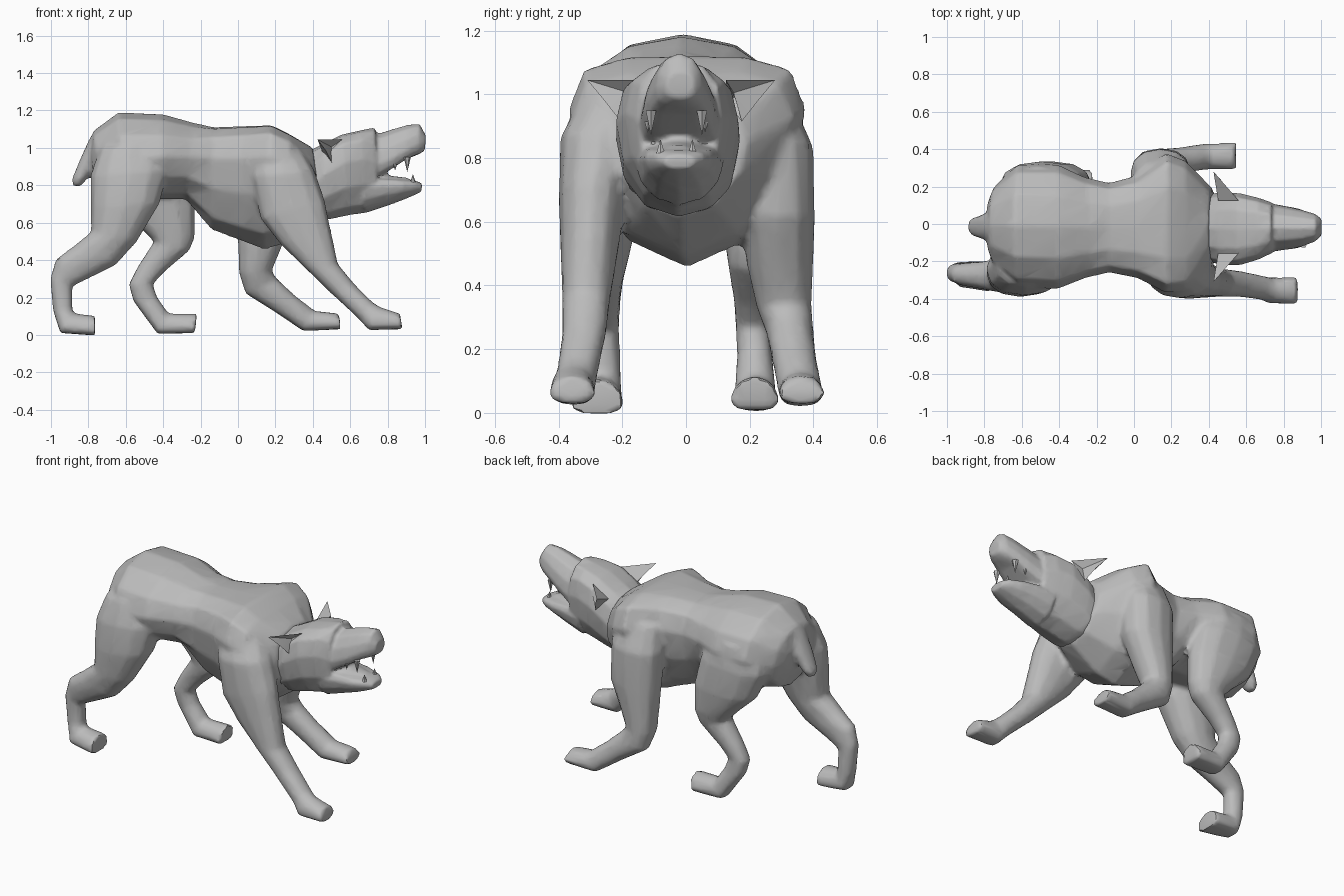
import bpy, bmesh, math
from mathutils import Vector

grey = bpy.data.materials.new("fur grey")
grey.diffuse_color = (0.5, 0.5, 0.5, 1)


def loft(bm, rings, sides=12, power=0.9):
    """Each ring: edge point (x, z), opposite edge point (x, z), y range, optional shift of the widest line."""
    loops = []
    for xa, za, xb, zb, y0, y1, *shift in rings:
        s = shift[0] if shift else 0
        c = Vector(((xa + xb) / 2, (y0 + y1) / 2, (za + zb) / 2))
        u = Vector(((xa - xb) / 2, 0, (za - zb) / 2))
        loop = []
        for i in range(sides):
            t = 2 * math.pi * i / sides
            cu = math.copysign(abs(math.cos(t)) ** power, math.cos(t))
            cv = math.copysign(abs(math.sin(t)) ** power, math.sin(t))
            p = c + u * (cu + s * math.sin(t) ** 2)
            p.y += cv * (y1 - y0) / 2
            loop.append(bm.verts.new(p))
        loops.append(loop)
    for a, b in zip(loops, loops[1:]):
        for i in range(sides):
            j = (i + 1) % sides
            bm.faces.new((a[i], a[j], b[j], b[i]))
    bm.faces.new(loops[0])
    bm.faces.new(loops[-1])


def finish(name, bm, voxel=0, angle=50, soften=2):
    """Turn the bmesh into an object; with a voxel size, fuse its parts into one skin."""
    bmesh.ops.recalc_face_normals(bm, faces=bm.faces)
    mesh = bpy.data.meshes.new(name)
    bm.to_mesh(mesh)
    bm.free()
    mesh.materials.append(grey)
    ob = bpy.data.objects.new(name, mesh)
    bpy.context.collection.objects.link(ob)
    bpy.ops.object.select_all(action='DESELECT')
    bpy.context.view_layer.objects.active = ob
    ob.select_set(True)
    if voxel:
        m = ob.modifiers.new("fuse", 'REMESH')
        m.mode = 'VOXEL'
        m.voxel_size = voxel
        m = ob.modifiers.new("soften", 'SMOOTH')
        m.factor, m.iterations = 0.5, soften
        m = ob.modifiers.new("simplify", 'DECIMATE')
        m.ratio = 0.3
        for m in list(ob.modifiers):
            bpy.ops.object.modifier_apply(modifier=m.name)
    bpy.ops.object.shade_smooth_by_angle(angle=math.radians(angle))
    return ob


# Trunk, from rump to neck base, with a keeled chest
torso = [
    (-.79, 1.00, -.77, .82, -.14, .12), (-.775, 1.09, -.72, .70, -.22, .20),
    (-.64, 1.19, -.60, .69, -.34, .32), (-.40, 1.18, -.42, .725, -.35, .32),
    (-.24, 1.135, -.28, .725, -.29, .25, .1), (-.13, 1.11, -.14, .56, -.26, .22, .4),
    (.02, 1.115, .02, .50, -.29, .26, .45),
    (.18, 1.12, .14, .455, -.37, .38, .5), (.28, 1.07, .26, .49, -.36, .34, .5),
    (.40, 1.00, .45, .62, -.22, .19, .2)]
# Legs, from shoulder or hip to toes
front_leg_right = [
    (.08, .98, .34, 1.00, -.33, -.10), (.07, .85, .41, .88, -.395, -.14),
    (.12, .62, .465, .72, -.40, -.19), (.23, .48, .495, .57, -.395, -.21),
    (.355, .36, .535, .38, -.39, -.235), (.50, .22, .62, .275, -.39, -.25),
    (.64, .09, .72, .175, -.405, -.275), (.70, .025, .76, .15, -.425, -.285, .2),
    (.88, .03, .865, .115, -.43, -.285, .25)]
front_leg_left = [
    (.00, .98, .26, 1.00, .10, .33), (-.02, .82, .30, .85, .14, .40),
    (-.01, .60, .30, .62, .17, .405), (.00, .48, .23, .46, .19, .40),
    (.005, .33, .18, .34, .22, .395), (.04, .22, .21, .30, .25, .40),
    (.20, .12, .30, .215, .27, .41), (.35, .02, .41, .13, .29, .43, .2),
    (.55, .03, .54, .115, .29, .435, .25)]
hind_leg_right = [
    (-.74, 1.00, -.42, 1.02, -.33, -.08), (-.79, .85, -.37, .88, -.38, -.10),
    (-.79, .68, -.42, .70, -.39, -.13), (-.785, .55, -.54, .50, -.375, -.17),
    (-.88, .475, -.65, .375, -.355, -.195), (-.975, .405, -.78, .31, -.335, -.205),
    (-1.005, .30, -.885, .26, -.315, -.21), (-.99, .13, -.885, .15, -.315, -.205),
    (-.95, .01, -.88, .115, -.34, -.20, .25), (-.765, -.003, -.765, .105, -.365, -.195, .4)]
hind_leg_left = [
    (-.70, 1.00, -.35, 1.02, .06, .31), (-.72, .85, -.27, .88, .08, .335),
    (-.64, .68, -.23, .70, .10, .335), (-.53, .58, -.23, .52, .12, .315),
    (-.45, .50, -.26, .45, .13, .295), (-.54, .36, -.39, .34, .15, .275),
    (-.585, .27, -.455, .27, .155, .265), (-.56, .18, -.43, .20, .16, .27),
    (-.43, .005, -.37, .115, .15, .285, .25), (-.23, .01, -.22, .115, .138, .293, .4)]
# Short hanging tail
tail = [
    (-.70, 1.12, -.66, .98, -.09, .06), (-.79, 1.06, -.73, .94, -.085, .055),
    (-.835, .96, -.765, .91, -.085, .055), (-.89, .83, -.81, .83, -.065, .035),
    (-.88, .795, -.84, .795, -.045, .015)]

bm = bmesh.new()
for part in (front_leg_right, front_leg_left, hind_leg_right, hind_leg_left, tail):
    loft(bm, part)
loft(bm, torso, power=1.0)
finish("body", bm, 0.016)

# Head: neck and skull, upper muzzle, lower jaw, tongue
skull = [
    (.37, .98, .43, .62, -.20, .16), (.45, 1.02, .48, .615, -.22, .17, .2),
    (.55, 1.07, .60, .64, -.22, .165, .3), (.66, 1.095, .68, .65, -.19, .14, .3),
    (.735, 1.11, .745, .69, -.155, .115, .1)]
muzzle = [
    (.66, 1.08, .66, .82, -.165, .12, -.3), (.76, 1.08, .76, .85, -.145, .105, -.45),
    (.84, 1.105, .84, .90, -.135, .09, -.5), (.91, 1.125, .90, .94, -.12, .075, -.5),
    (.97, 1.13, .965, .965, -.095, .055, -.3), (1.003, 1.07, 1.00, .985, -.065, .03)]
jaw = [
    (.66, .845, .68, .65, -.16, .12, .4), (.76, .84, .80, .69, -.145, .105, .45),
    (.88, .83, .88, .72, -.13, .085, .45), (.95, .825, .94, .745, -.10, .06, .3),
    (.985, .81, .98, .765, -.07, .03)]
tongue = [(.70, .87, .70, .82, -.10, .06), (.82, .85, .82, .81, -.085, .04),
          (.91, .84, .91, .81, -.055, .01)]
bm = bmesh.new()
for part in (skull, muzzle, jaw, tongue):
    loft(bm, part)
finish("head", bm, 0.011)

# Pointed cupped ears swept out and back
for side, name in ((1, "ear_left"), (-1, "ear_right")):
    bm = bmesh.new()
    pts = [(.56, .14, 1.045), (.54, .17, .985), (.505, .19, .915), (.45, .14, .98),
           (.50, .165, 1.005), (.47, .245, .985), (.425, .295, 1.045)]
    v = [bm.verts.new((x, side * y - .015, z)) for x, y, z in pts]
    # hollow front, then the outer back
    for f in ((0, 4, 6), (4, 5, 6), (4, 2, 5), (0, 1, 4), (1, 2, 4), (2, 3, 5), (3, 6, 5), (3, 0, 6)):
        bm.faces.new([v[i] for i in f])
    finish(name, bm, angle=40)

# Large canines and small side teeth as cones
bm = bmesh.new()
for side in (1, -1):
    for x, y, z, r, h in ((.905, .08, .95, .019, -.08), (.84, .09, .915, .012, -.035),
                          (.935, .05, .815, .015, .045)):
        ring = [bm.verts.new((x + r * math.cos(a), side * y - .03 + r * math.sin(a), z))
                for a in (k * math.pi / 3 for k in range(6))]
        tip = bm.verts.new((x, side * y - .03, z + h))
        bm.faces.new(ring)
        for k in range(6):
            bm.faces.new((ring[k], ring[(k + 1) % 6], tip))
finish("teeth", bm)
